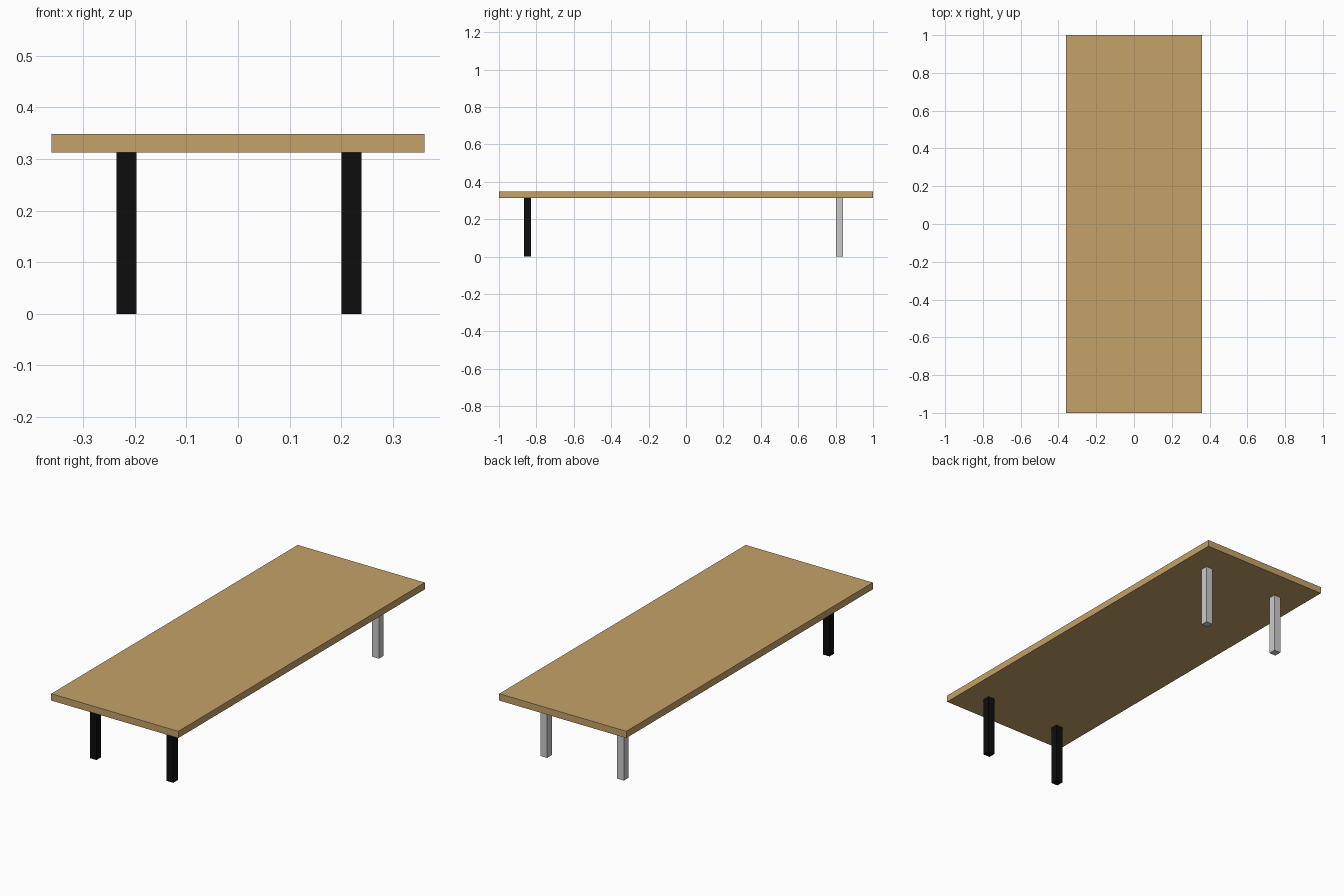
import bpy

if "Cube" in bpy.data.objects:
    bpy.data.objects.remove(bpy.data.objects["Cube"])

TOP_Z, UNDER_Z = 0.348, 0.313
LEG = 0.038


def material(name, color):
    mat = bpy.data.materials.new(name)
    mat.diffuse_color = (*color, 1.0)
    mat.use_nodes = True
    mat.node_tree.nodes["Principled BSDF"].inputs["Base Color"].default_value = mat.diffuse_color
    return mat


def box(name, center, size, mat=None):
    bpy.ops.mesh.primitive_cube_add(size=1, location=center)
    obj = bpy.context.object
    obj.name = name
    obj.scale = size
    bpy.ops.object.transform_apply(location=False, rotation=False, scale=True)
    if mat:
        obj.data.materials.append(mat)
    return obj


wood = material("wood", (0.56, 0.36, 0.14))
black = material("black", (0.004, 0.004, 0.004))

# Table top
box("table_top", (0, 0, (TOP_Z + UNDER_Z) / 2), (0.722, 2.0, TOP_Z - UNDER_Z), wood)

# Legs: black pair in front, plain grey pair at the back
for row, y, mat in (("front", -0.848, black), ("back", 0.821, None)):
    for side, x in (("left", -0.216), ("right", 0.220)):
        box(f"{row}_{side}_leg", (x, y, UNDER_Z / 2), (LEG, LEG, UNDER_Z), mat)
